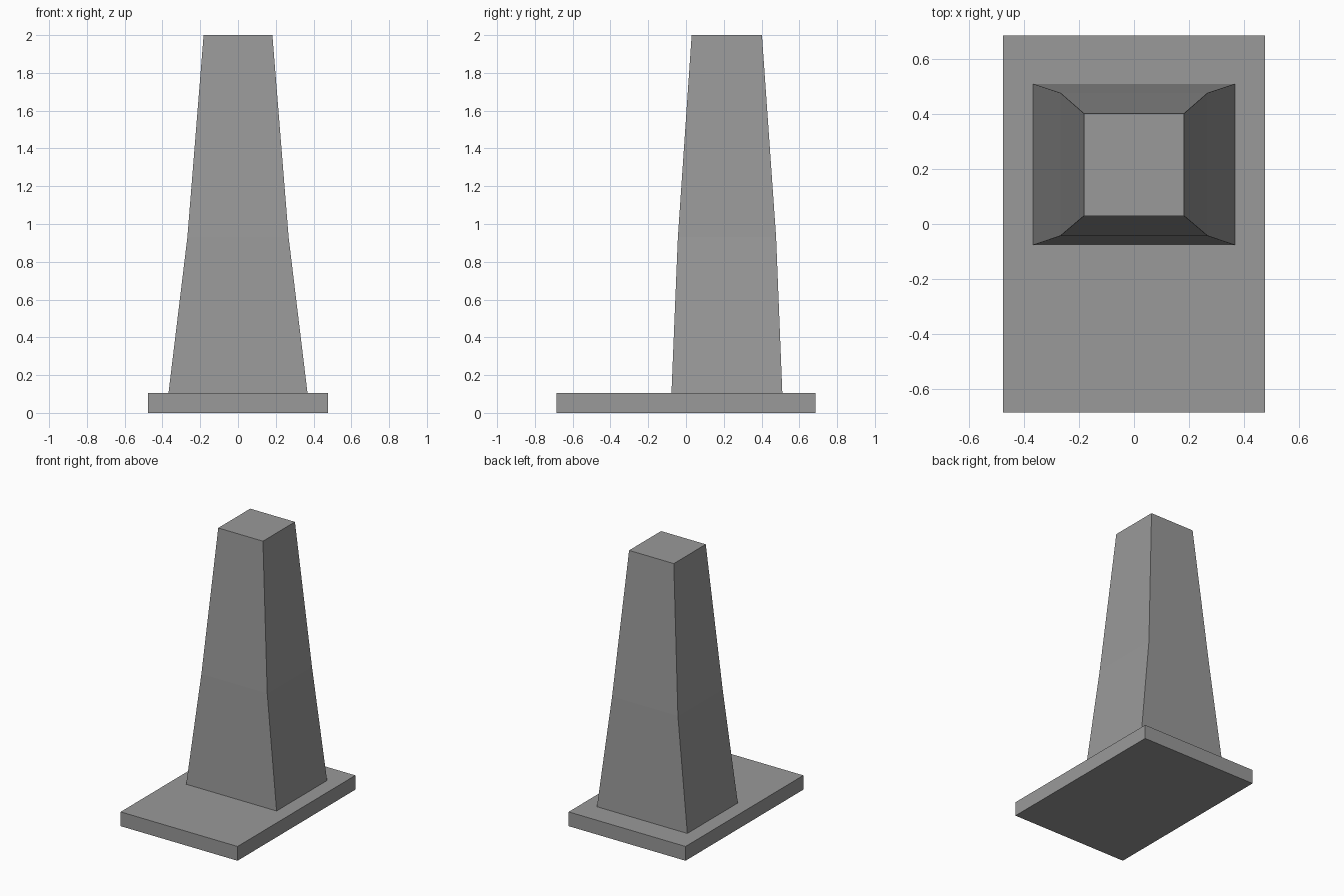
import bpy
import bmesh

cube = bpy.data.objects.get("Cube")
if cube:
    bpy.data.objects.remove(cube, do_unlink=True)

# Single stone grey material
stone = bpy.data.materials.new("stone grey")
stone.use_nodes = True
GREY = (0.32, 0.32, 0.32, 1.0)
stone.diffuse_color = GREY
stone.node_tree.nodes["Principled BSDF"].inputs["Base Color"].default_value = GREY


def loft(name, sections):
    """Closed solid through rectangles (half width, y front, y back, z)."""
    bm = bmesh.new()
    rings = [[bm.verts.new(p) for p in
              ((-w, y0, z), (w, y0, z), (w, y1, z), (-w, y1, z))]
             for w, y0, y1, z in sections]
    for low, high in zip(rings, rings[1:]):
        for i in range(4):
            j = (i + 1) % 4
            bm.faces.new((low[i], low[j], high[j], high[i]))
    bm.faces.new(rings[0][::-1])
    bm.faces.new(rings[-1])
    bmesh.ops.recalc_face_normals(bm, faces=bm.faces)
    mesh = bpy.data.meshes.new(name)
    bm.to_mesh(mesh)
    bm.free()
    mesh.materials.append(stone)
    obj = bpy.data.objects.new(name, mesh)
    bpy.context.collection.objects.link(obj)
    return obj


# Flat rectangular base slab
loft("base_slab", [(0.476, -0.685, 0.685, 0.0),
                   (0.476, -0.685, 0.685, 0.105)])

# Tapered pillar with a slight kink, set toward the back of the slab
loft("tapered_pillar", [(0.368, -0.077, 0.51, 0.105),
                        (0.268, -0.043, 0.477, 0.93),
                        (0.182, 0.03, 0.402, 2.0)])
